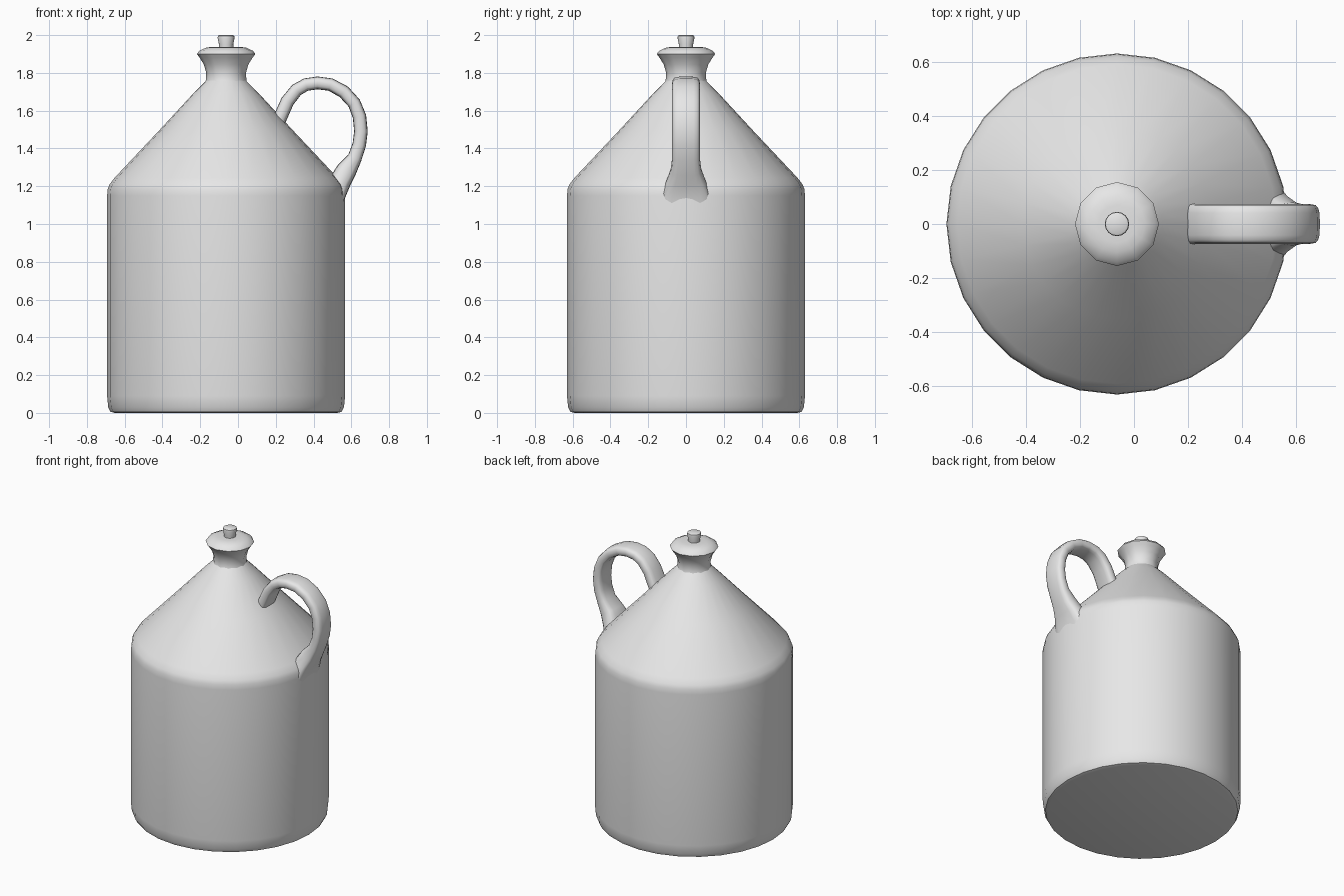
import bpy, bmesh, math
from mathutils import Vector

if "Cube" in bpy.data.objects:
    bpy.data.objects.remove(bpy.data.objects["Cube"])

CX = -0.063  # axis of the jug

stone = bpy.data.materials.new("stoneware_grey")
stone.diffuse_color = (0.8, 0.8, 0.8, 1)
stone.use_nodes = True
stone.node_tree.nodes["Principled BSDF"].inputs["Base Color"].default_value = stone.diffuse_color


def finish(name, bm, angle=40):
    bmesh.ops.recalc_face_normals(bm, faces=bm.faces)
    mesh = bpy.data.meshes.new(name)
    bm.to_mesh(mesh)
    bm.free()
    ob = bpy.data.objects.new(name, mesh)
    bpy.context.collection.objects.link(ob)
    mesh.materials.append(stone)
    bpy.ops.object.select_all(action='DESELECT')
    ob.select_set(True)
    bpy.context.view_layer.objects.active = ob
    bpy.ops.object.shade_smooth_by_angle(angle=math.radians(angle))
    return ob


def skin(bm, rings):
    """Bridge successive closed rings of points and cap both ends."""
    loops = [[bm.verts.new(p) for p in ring] for ring in rings]
    n = len(loops[0])
    for a, b in zip(loops, loops[1:]):
        for i in range(n):
            j = (i + 1) % n
            bm.faces.new((a[i], a[j], b[j], b[i]))
    bm.faces.new(loops[0][::-1])
    bm.faces.new(loops[-1])


def turned(name, profile, sides):
    """Turn a (radius, height) profile around the jug axis."""
    bm = bmesh.new()
    skin(bm, [[(CX + r * math.cos(2 * math.pi * i / sides),
                r * math.sin(2 * math.pi * i / sides), z)
               for i in range(sides)] for r, z in profile])
    return finish(name, bm)


# Cylindrical body, rounded shoulder and conical top
turned("body", [(0.59, 0), (0.612, 0.006), (0.624, 0.03), (0.63, 0.09),
                (0.63, 1.15), (0.627, 1.185), (0.617, 1.21), (0.59, 1.245),
                (0.35, 1.50), (0.17, 1.695), (0.10, 1.765)], 28)

# Flared neck and lip
turned("neck", [(0.125, 1.72), (0.108, 1.755), (0.105, 1.80), (0.118, 1.845),
                (0.14, 1.88), (0.155, 1.90), (0.142, 1.917),
                (0.105, 1.934), (0.07, 1.938)], 12)

# Stopper
turned("stopper", [(0.038, 1.90), (0.038, 1.95), (0.045, 1.985),
                   (0.043, 1.996), (0.036, 2.0)], 16)

# Looped handle: x, z, half width, half thickness along the path
path = [(0.17, 1.46, 0.075, 0.035), (0.22, 1.555, 0.075, 0.036),
        (0.262, 1.65, 0.073, 0.036), (0.31, 1.71, 0.073, 0.035),
        (0.36, 1.738, 0.073, 0.034), (0.42, 1.747, 0.073, 0.034),
        (0.49, 1.738, 0.073, 0.034), (0.56, 1.70, 0.073, 0.035),
        (0.615, 1.64, 0.073, 0.035), (0.643, 1.57, 0.073, 0.036),
        (0.651, 1.49, 0.073, 0.036), (0.642, 1.42, 0.073, 0.036),
        (0.618, 1.35, 0.073, 0.038), (0.575, 1.285, 0.082, 0.054),
        (0.54, 1.225, 0.105, 0.058), (0.515, 1.14, 0.135, 0.050),
        (0.50, 1.02, 0.13, 0.045)]
rings = []
for k, (x, z, w, t) in enumerate(path):
    a, b = path[max(k - 1, 0)], path[min(k + 1, len(path) - 1)]
    tangent = Vector((b[0] - a[0], 0, b[1] - a[1])).normalized()
    normal = Vector((-tangent.z, 0, tangent.x))
    ring = []
    for i in range(16):
        c, s = math.cos(math.pi * i / 8), math.sin(math.pi * i / 8)
        # rounded-rectangle section
        y = w * math.copysign(abs(c) ** 0.6, c)
        d = t * math.copysign(abs(s) ** 0.6, s)
        ring.append(Vector((x, y, z)) + normal * d)
    rings.append(ring)
bm = bmesh.new()
skin(bm, rings)
finish("handle", bm, 60)
